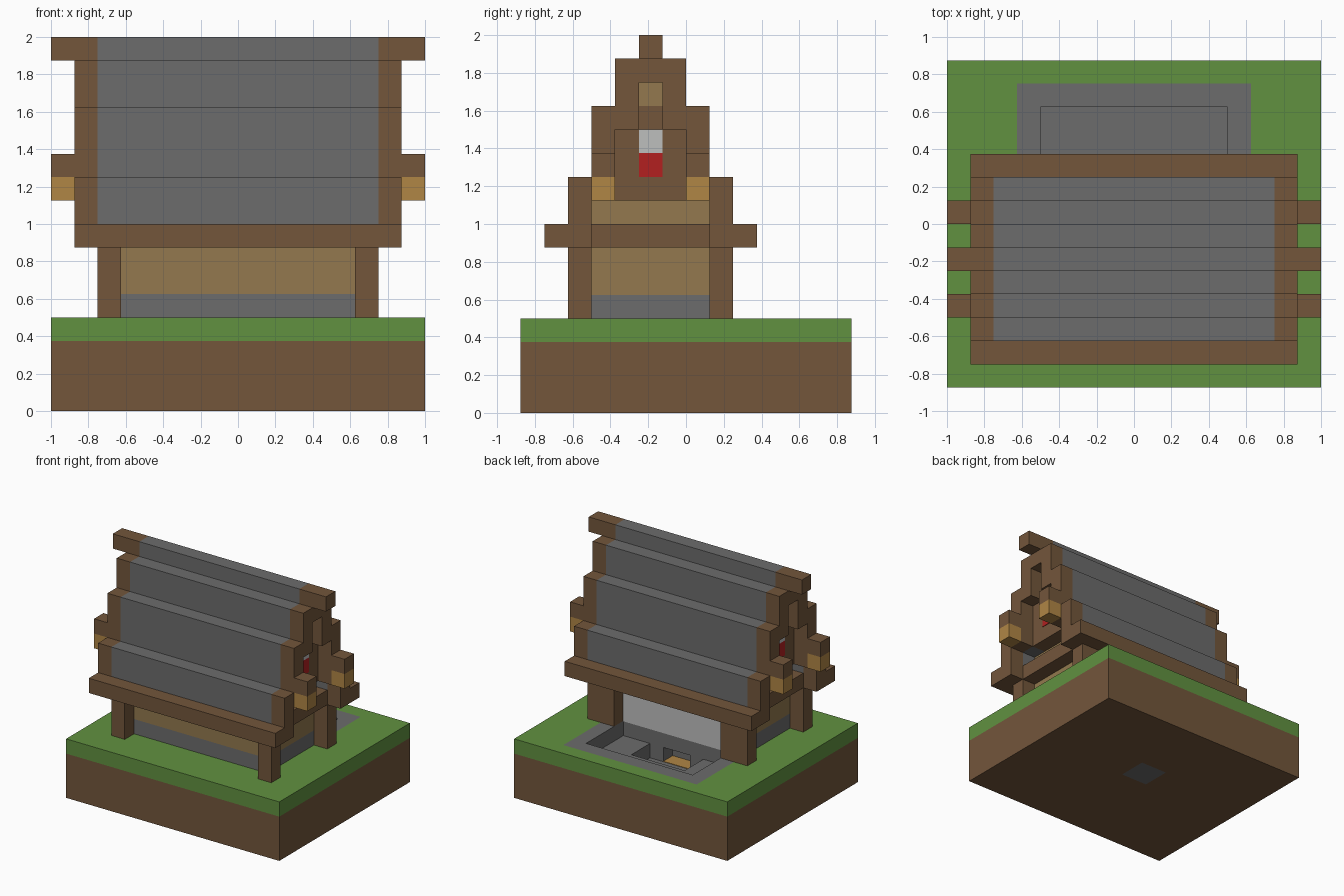
import bpy
import bmesh
from mathutils import Vector

if "Cube" in bpy.data.objects:
    bpy.data.objects.remove(bpy.data.objects["Cube"], do_unlink=True)

U = 0.125        # one block
MID = -1.5 * U   # ridge line in y


def material(name, rgb):
    lin = [((c / 255 + 0.055) / 1.055) ** 2.4 for c in rgb]
    m = bpy.data.materials.new(name)
    m.use_nodes = True
    m.diffuse_color = (*lin, 1)
    m.node_tree.nodes["Principled BSDF"].inputs["Base Color"].default_value = (*lin, 1)
    return m


WOOD = material("brown wood", (115, 86, 59))
STONE = material("grey stone", (108, 108, 108))
GRASS = material("green grass", (97, 145, 64))
PLANK = material("tan planks", (147, 121, 78))
LAMP = material("amber lamp", (176, 134, 69))
GLASS = material("pale glass", (190, 191, 190))
RED = material("red bloom", (178, 32, 32))


def part(name, mat, boxes):
    """One object from boxes given in block units: x0, x1, y0, y1, z0, z1."""
    bm = bmesh.new()
    for x0, x1, y0, y1, z0, z1 in boxes:
        lo, hi = Vector((x0, y0, z0)) * U, Vector((x1, y1, z1)) * U
        for v in bmesh.ops.create_cube(bm, size=1)["verts"]:
            v.co = Vector([a + (c + 0.5) * (b - a) for a, b, c in zip(lo, hi, v.co)])
    mesh = bpy.data.meshes.new(name)
    bm.to_mesh(mesh)
    bm.free()
    mesh.materials.append(mat)
    ob = bpy.data.objects.new(name, mesh)
    bpy.context.collection.objects.link(ob)
    return ob


def ring(outer, inner, z0, z1):
    """Four boxes that frame a rectangular hole."""
    a, b, c, d = outer
    e, f, g, h = inner
    return [(a, e, c, d, z0, z1), (f, b, c, d, z0, z1),
            (e, f, c, g, z0, z1), (e, f, h, d, z0, z1)]


def mirror_x(boxes):
    return boxes + [(-b[1], -b[0], *b[2:]) for b in boxes]


def mirror_y(boxes):
    c = 2 * MID / U
    return boxes + [(b[0], b[1], c - b[3], c - b[2], *b[4:]) for b in boxes]


# Ground with a sunken stone pit behind the house
land = (-8, 8, -7, 7)
paving = (-5, 5, -1, 6)
plug = (-1, 1, 0, 2)
part("soil", WOOD, ring(land, plug, 0, 2) + ring(land, paving, 2, 3))
part("turf", GRASS, ring(land, paving, 3, 4))
part("pit_base", STONE, [(*plug, 0, 2)])
part("pit_floor", STONE, ring(paving, (-2, 2, 0, 3), 2, 3)
     + mirror_x([(1, 2, 0, 1, 2, 3)]) + [(-2, 2, 0, 3, 2, 2.03)])
part("pit_rim", STONE, ring(paving, (-4, 4, 1, 5), 3, 4))
part("pit_glow", LAMP, [(-1, 1, 0, 1, 2, 2.06)])

# House body
part("foundation", STONE, [(-5, 5, -4, 1, 4, 5)])
part("walls", PLANK, [(-5, 5, -4, 1, 5, 10), (-5, 5, -3, 0, 10, 12),
                      (-5, 5, -2, -1, 12, 14)])
part("back_glass", GLASS, [(-4, 4, 1, 1.06, 4, 7)])
part("front_posts", WOOD, mirror_x([(5, 6, -5, -4, 4, 7)]))
part("back_posts", WOOD, mirror_x([(4, 6, 1, 2, 4, 7)]))
part("gable_beams", WOOD, mirror_x([(5, 6, -4, 1, 7, 8)]))

# Gable windows
part("window_frames", WOOD, mirror_x([(5, 6, -3, 0, 9, 12), (5, 5.06, -2, -1, 12, 13)]))
part("window_panes", GLASS, mirror_x([(6, 6.04, -2, -1, 11, 12)]))
part("window_blooms", RED, mirror_x([(6, 6.04, -2, -1, 10, 11)]))

# Stepped roof: grey courses with brown rims at both gables
courses = {"lower": (-5, -4, 8, 10), "middle": (-4, -3, 9, 13), "upper": (-3, -2, 12, 15)}
for name, yz in courses.items():
    part(name + "_roof_course", STONE, mirror_y([(-6, 6, *yz)]))
    part(name + "_roof_rims", WOOD, mirror_y(mirror_x([(6, 7, *yz)])))
part("eaves", WOOD, mirror_y([(-7, 7, -6, -4, 7, 8)]))
part("ridge_support", WOOD, [(-7, 7, -2, -1, 14, 15)])
part("ridge", STONE, [(-6, 6, -2, -1, 15, 16)])
part("ridge_ends", WOOD, mirror_x([(6, 8, -2, -1, 15, 16)]))

# Hanging lamps under wooden brackets
part("lamp_brackets", WOOD, mirror_y(mirror_x([(7, 8, -4, -3, 10, 11)])))
part("lamps", LAMP, mirror_y(mirror_x([(7, 8, -4, -3, 9, 10)])))
